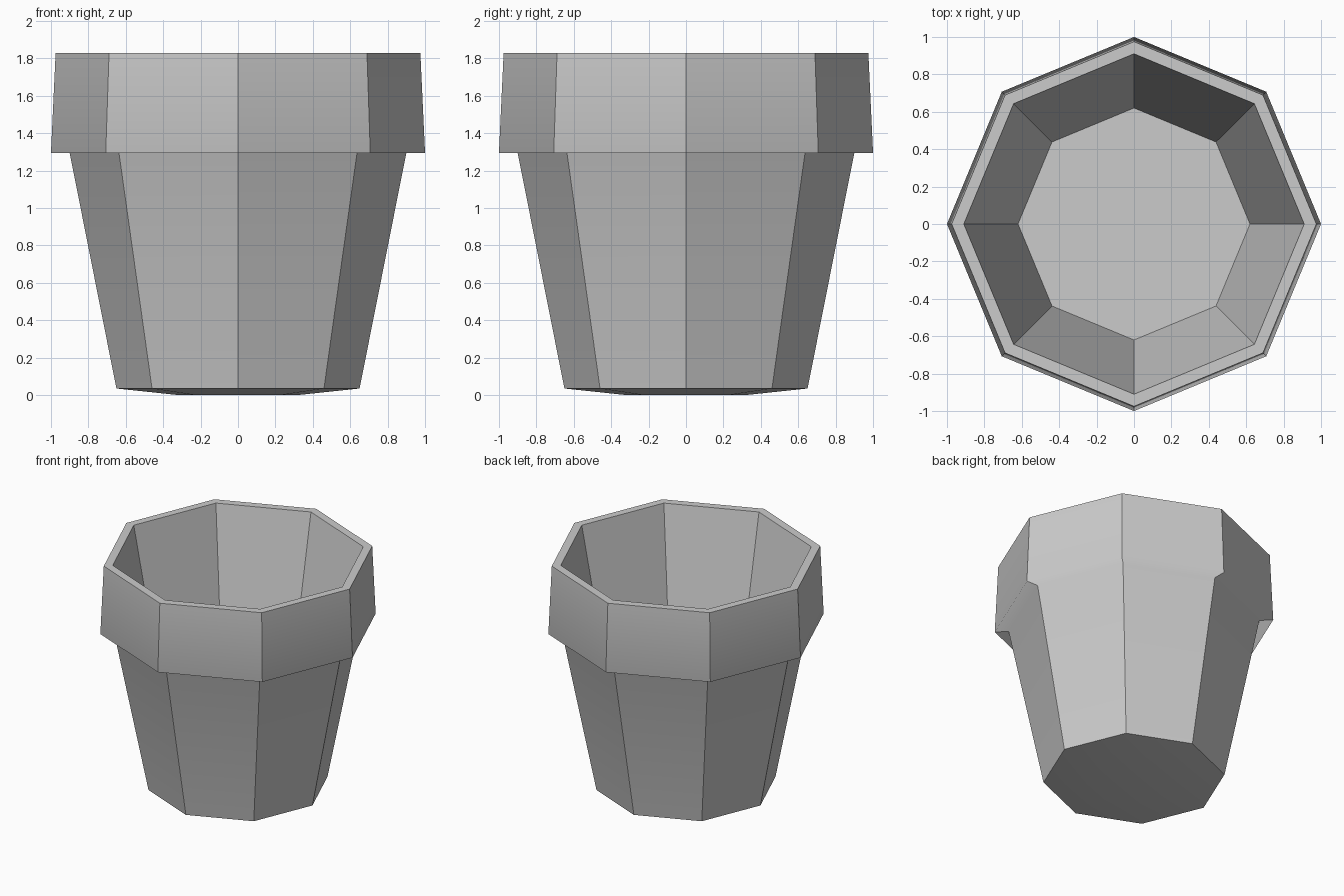
import bpy, bmesh, math

if "Cube" in bpy.data.objects:
    bpy.data.objects.remove(bpy.data.objects["Cube"], do_unlink=True)

SIDES = 8

grey = bpy.data.materials.new("plain_grey")
grey.use_nodes = True
colour = (0.6, 0.6, 0.6, 1)
grey.diffuse_color = colour
grey.node_tree.nodes["Principled BSDF"].inputs["Base Color"].default_value = colour

# Pot section (radius, height, crisp edge), from the shallow base to the inner floor
section = [
    (0.32, 0.0, False),
    (0.65, 0.035, True),
    (0.90, 1.295, False),
    (1.00, 1.295, False),
    (0.975, 1.83, True),
    (0.91, 1.83, True),
    (0.62, 0.36, True),
]

bm = bmesh.new()
rings = []
for radius, height, crisp in section:
    ring = []
    for i in range(SIDES):
        a = math.tau * i / SIDES
        ring.append(bm.verts.new((radius * math.cos(a), radius * math.sin(a), height)))
    rings.append(ring)

# Walls, rim and lining
for low, high in zip(rings, rings[1:]):
    for i in range(SIDES):
        j = (i + 1) % SIDES
        bm.faces.new((low[i], low[j], high[j], high[i]))

# Base and inner floor
bm.faces.new(rings[0][::-1])
bm.faces.new(rings[-1])
bmesh.ops.recalc_face_normals(bm, faces=bm.faces)

# Crisp corners between the sides, soft step under the rim
for face in bm.faces:
    face.smooth = True
for k, ring in enumerate(rings):
    for i in range(SIDES):
        if section[k][2]:
            bm.edges.get((ring[i], ring[(i + 1) % SIDES])).smooth = False
        if 0 < k < len(rings) - 1:
            bm.edges.get((ring[i], rings[k + 1][i])).smooth = False

mesh = bpy.data.meshes.new("flower_pot")
bm.to_mesh(mesh)
bm.free()
mesh.materials.append(grey)
pot = bpy.data.objects.new("flower_pot", mesh)
bpy.context.collection.objects.link(pot)

# Large faces lead the shading
weighted = pot.modifiers.new("face_weighting", 'WEIGHTED_NORMAL')
weighted.keep_sharp = True
